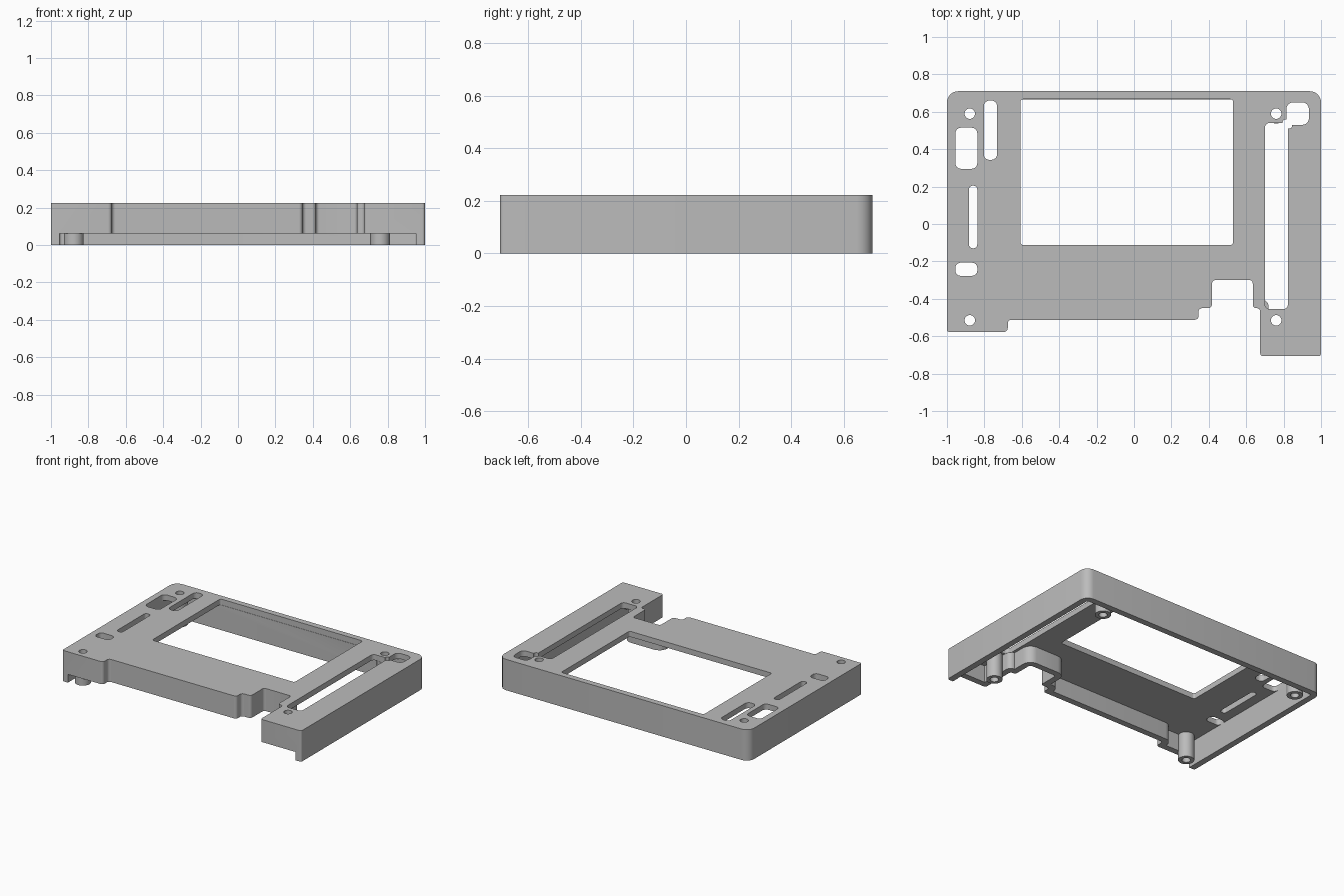
import bpy, bmesh, math
from mathutils import Vector

if "Cube" in bpy.data.objects:
    bpy.data.objects.remove(bpy.data.objects["Cube"], do_unlink=True)

HEIGHT, PLATE, WALL = 0.223, 0.04, 0.045

grey = bpy.data.materials.new("matte grey")
grey.use_nodes = True
grey.diffuse_color = (0.5, 0.5, 0.5, 1)
grey.node_tree.nodes["Principled BSDF"].inputs["Base Color"].default_value = (0.5, 0.5, 0.5, 1)


def fillet(corners, steps=6):
    """Round each (x, y, radius) corner with an arc."""
    out, n = [], len(corners)
    for i, (x, y, r) in enumerate(corners):
        p = Vector((x, y))
        a = (Vector(corners[i - 1][:2]) - p).normalized()
        b = (Vector(corners[(i + 1) % n][:2]) - p).normalized()
        if r < 0.002:
            out.append(p)
            continue
        for k in range(steps + 1):
            t = k / steps * math.pi / 2
            out.append(p + a * r * (1 - math.sin(t)) + b * r * (1 - math.cos(t)))
    return out


def inset(corners, d):
    """Offset a right-angled counter-clockwise outline inwards."""
    out, n = [], len(corners)
    for i, (x, y, r) in enumerate(corners):
        p = Vector((x, y))
        e = (p - Vector(corners[i - 1][:2])).normalized()
        q = Vector(corners[(i + 1) % n][:2]) - p
        f = q.normalized()
        shift = Vector((-e.y - f.y, e.x + f.x)) * d
        if e.cross(f) > 0:
            r = max(0, r - d)
        else:
            r = min(r + d, 0.9 * q.length, 0.9 * (p - Vector(corners[i - 1][:2])).length)
        out.append((x + shift.x, y + shift.y, r))
    return out


def prism(name, points, z0, z1):
    bm = bmesh.new()
    face = bm.faces.new([bm.verts.new((p[0], p[1], z0)) for p in points])
    top = bmesh.ops.extrude_face_region(bm, geom=[face])["geom"]
    bmesh.ops.translate(bm, vec=(0, 0, z1 - z0),
                        verts=[v for v in top if isinstance(v, bmesh.types.BMVert)])
    bmesh.ops.recalc_face_normals(bm, faces=bm.faces)
    mesh = bpy.data.meshes.new(name)
    bm.to_mesh(mesh)
    bm.free()
    mesh.materials.append(grey)
    obj = bpy.data.objects.new(name, mesh)
    bpy.context.collection.objects.link(obj)
    return obj


def slot(x0, x1, y0, y1, r):
    return fillet([(x0, y0, r), (x1, y0, r), (x1, y1, r), (x0, y1, r)])


def circle(x, y, r, n=32):
    return [(x + r * math.cos(2 * math.pi * k / n), y + r * math.sin(2 * math.pi * k / n))
            for k in range(n)]


def combine(target, tool, operation):
    tool.hide_render = True
    mod = target.modifiers.new("combine", "BOOLEAN")
    mod.operation, mod.object, mod.solver = operation, tool, "EXACT"
    bpy.context.view_layer.objects.active = target
    bpy.ops.object.modifier_apply(modifier=mod.name)
    bpy.data.objects.remove(tool, do_unlink=True)


# Stepped outline with the connector notch at the front
outline = [(-1, -0.577, 0.012), (-0.675, -0.577, 0.02), (-0.675, -0.512, 0.02),
           (0.345, -0.512, 0.02), (0.345, -0.45, 0.02), (0.417, -0.45, 0.02),
           (0.417, -0.3, 0.018), (0.635, -0.3, 0.018), (0.635, -0.45, 0.018),
           (0.675, -0.45, 0.018), (0.675, -0.707, 0.015), (1, -0.707, 0.015),
           (1, 0.71, 0.06), (-1, 0.71, 0.06)]

# Hollow cover, open underneath
cover = prism("cover", fillet(outline), 0, HEIGHT)
combine(cover, prism("cavity", fillet(inset(outline, WALL)), -0.1, HEIGHT - PLATE), "DIFFERENCE")

# Front wall stops short of the base, side walls reach it
combine(cover, prism("front_gap", slot(-0.955, 0.953, -1, 0.6, 0), -0.1, 0.06), "DIFFERENCE")

# Screw posts
posts = [(x, y) for x in (-0.878, 0.76) for y in (-0.515, 0.59)]
for x, y in posts:
    combine(cover, prism("post", circle(x, y, 0.053), 0, HEIGHT - PLATE / 2), "UNION")

# Screen window, vent slots and the joined slider opening
openings = [(-0.608, 0.53, -0.112, 0.667, 0.015), (-0.955, -0.838, 0.295, 0.515, 0.03),
            (-0.803, -0.732, 0.343, 0.66, 0.03), (-0.882, -0.838, -0.13, 0.205, 0.02),
            (-0.955, -0.838, -0.277, -0.207, 0.027), (0.7, 0.823, -0.455, 0.54, 0.025),
            (0.815, 0.935, 0.53, 0.65, 0.035), (0.795, 0.845, 0.51, 0.56, 0.015)]
for o in openings:
    combine(cover, prism("opening", slot(*o), HEIGHT - PLATE - 0.002, 0.4), "DIFFERENCE")

# Screw holes through plate and posts
for x, y in posts:
    combine(cover, prism("screw_hole", circle(x, y, 0.028), -0.1, 0.4), "DIFFERENCE")

bpy.ops.object.select_all(action="DESELECT")
cover.select_set(True)
bpy.context.view_layer.objects.active = cover
bpy.ops.object.shade_smooth_by_angle(angle=math.radians(30))
